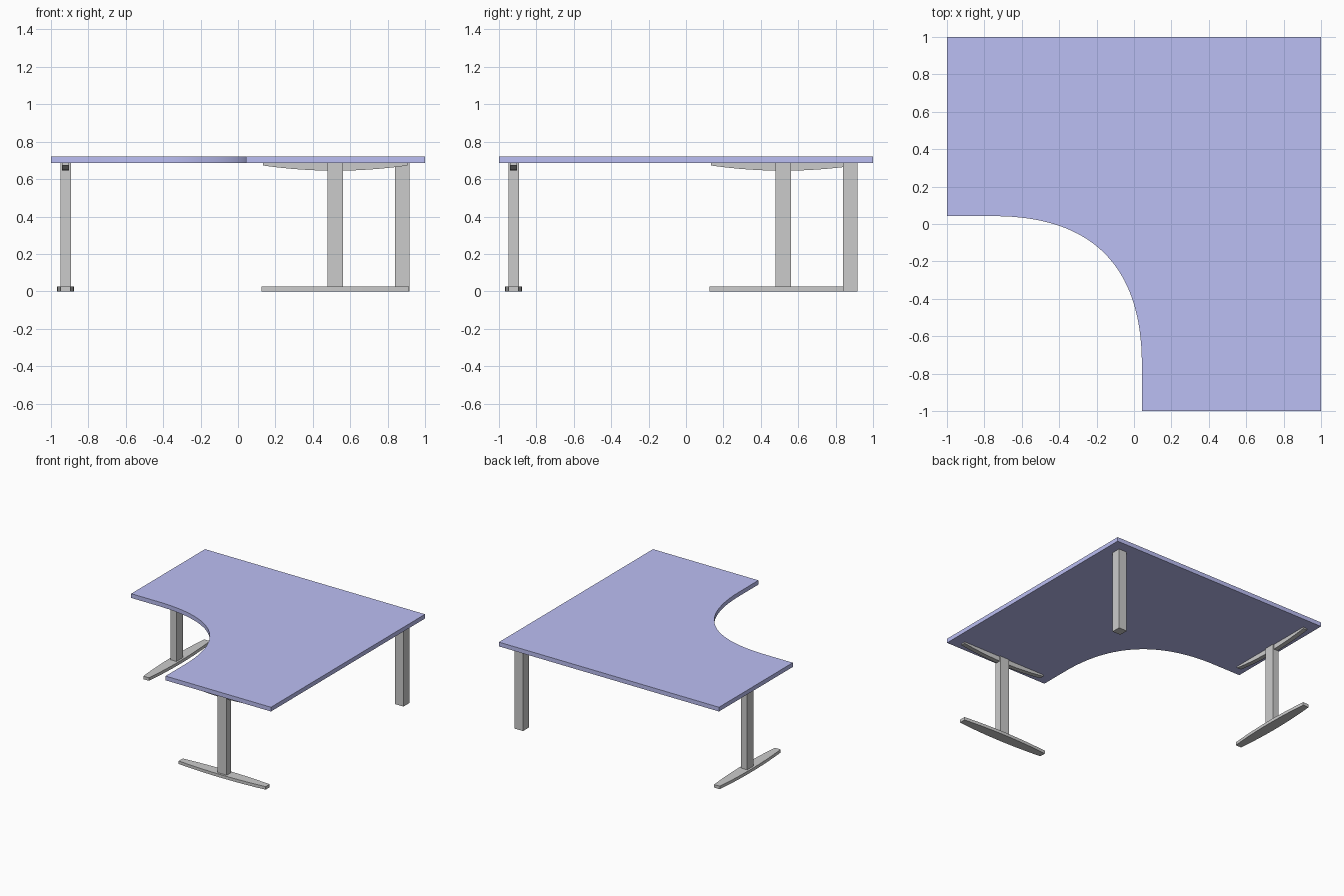
import bpy, bmesh, math
from mathutils import Vector, Matrix, geometry

if "Cube" in bpy.data.objects:
    bpy.data.objects.remove(bpy.data.objects["Cube"])

TOP_Z, THICK = 0.72, 0.035
UNDER = TOP_Z - THICK


def prism(name, outline, direction, matrix=Matrix()):
    """Extrude a closed 3D outline along a direction."""
    bm = bmesh.new()
    face = bm.faces.new([bm.verts.new(p) for p in outline])
    ext = bmesh.ops.extrude_face_region(bm, geom=[face], use_keep_orig=True)
    moved = [g for g in ext["geom"] if isinstance(g, bmesh.types.BMVert)]
    bmesh.ops.translate(bm, verts=moved, vec=direction)
    bmesh.ops.transform(bm, matrix=matrix, verts=bm.verts)
    bmesh.ops.recalc_face_normals(bm, faces=bm.faces)
    mesh = bpy.data.meshes.new(name)
    bm.to_mesh(mesh)
    bm.free()
    obj = bpy.data.objects.new(name, mesh)
    bpy.context.collection.objects.link(obj)
    bpy.context.view_layer.objects.active = obj
    bpy.ops.object.select_all(action='DESELECT')
    obj.select_set(True)
    bpy.ops.object.shade_smooth_by_angle(angle=math.radians(30))
    return obj


def box(name, sx, sy, z0, z1, matrix=Matrix()):
    x, y = sx / 2, sy / 2
    return prism(name, [(-x, -y, z0), (x, -y, z0), (x, y, z0), (-x, y, z0)],
                 (0, 0, z1 - z0), matrix)


def bow(length, end, mid, n=16):
    """Points of a shallow arc: offset is 'end' at the tips, 'mid' at the centre."""
    us = [-1 + 2 * i / n for i in range(n + 1)]
    return [(u * length / 2, end + (mid - end) * (1 - u * u)) for u in us]


# Corner desktop with a curved inner edge
a, b, h = -0.75, 0.042, 0.525
curve = geometry.interpolate_bezier(Vector((a, b, UNDER)), Vector((a + h, b, UNDER)),
                                    Vector((b, a + h, UNDER)), Vector((b, a, UNDER)), 33)
outline = [(-1, b, UNDER)] + [tuple(p) for p in curve] + [
    (b, -1, UNDER), (1, -1, UNDER), (1, 1, UNDER), (-1, 1, UNDER)]
top = prism("desktop", outline, (0, 0, THICK))
mat = bpy.data.materials.new("blue_top")
mat.diffuse_color = (0.5, 0.52, 0.9, 1)
mat.use_nodes = True
mat.node_tree.nodes["Principled BSDF"].inputs["Base Color"].default_value = mat.diffuse_color
top.data.materials.append(mat)

# Two T-shaped legs: foot, column and bowed bracket under the top
for side, m in (("front", Matrix.Translation((0.52, -0.922, 0))),
                ("left", Matrix.Translation((-0.922, 0.52, 0)) @ Matrix.Rotation(math.pi / 2, 4, 'Z'))):
    edge = bow(0.79, 0.026, 0.045)
    foot = [(x, -y, 0) for x, y in edge] + [(x, y, 0) for x, y in reversed(edge)]
    prism(side + "_foot", foot, (0, 0, 0.025), m)
    box(side + "_column", 0.085, 0.056, 0.025, UNDER, m)
    w = 0.038
    under = [(x, -w / 2, UNDER - d) for x, d in bow(0.775, 0.012, 0.04)]
    prism(side + "_bracket", under + [(0.3875, -w / 2, UNDER), (-0.3875, -w / 2, UNDER)],
          (0, w, 0), m)

# Square post in the back corner
box("corner_leg", 0.076, 0.076, 0, UNDER, Matrix.Translation((0.878, 0.878, 0)))
